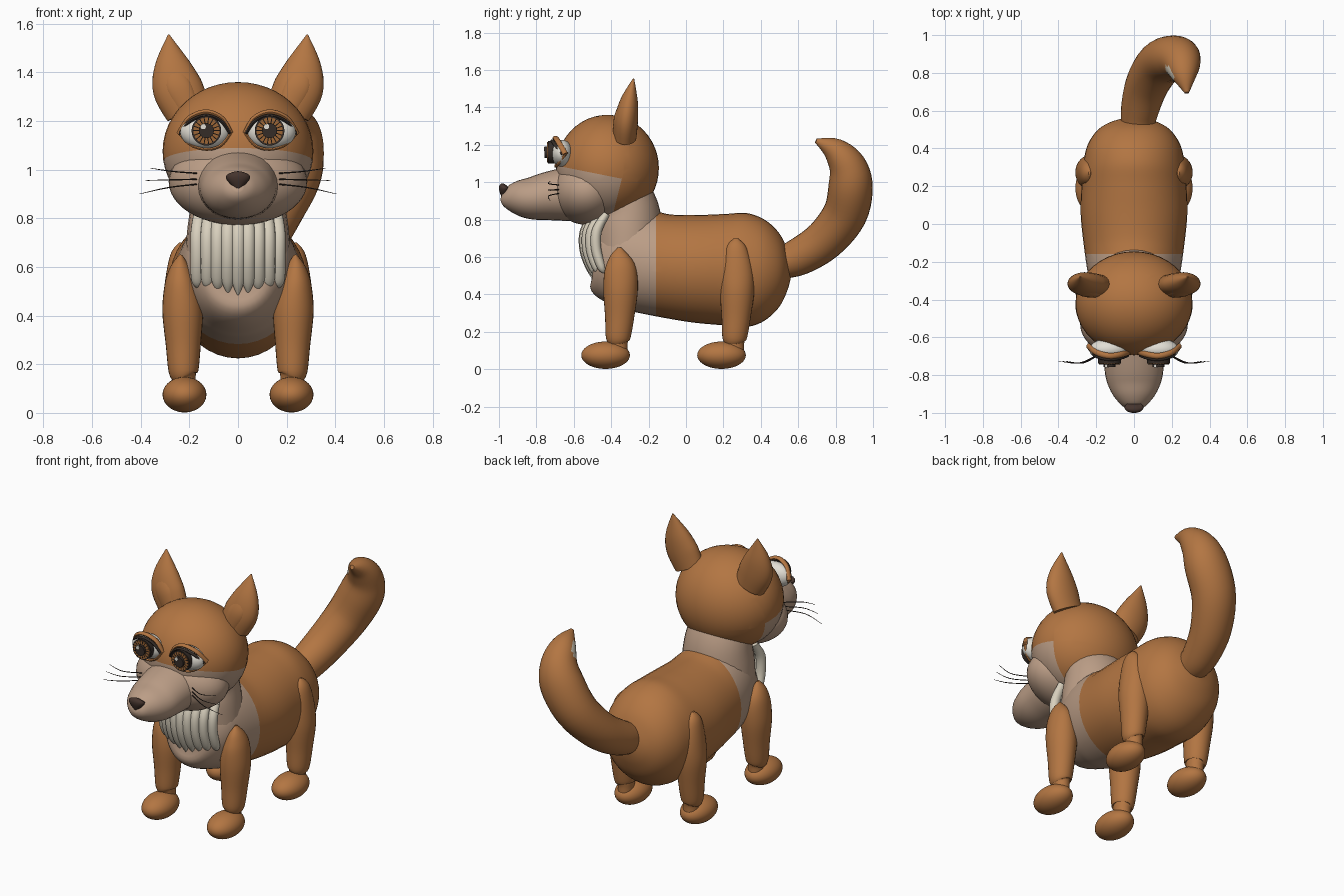
import bpy, bmesh, math
from mathutils import Vector, Matrix

cube = bpy.data.objects.get("Cube")
if cube:
    bpy.data.objects.remove(cube)


def material(name, r, g, b):
    m = bpy.data.materials.new(name)
    m.use_nodes = True
    m.diffuse_color = (r, g, b, 1)
    m.node_tree.nodes["Principled BSDF"].inputs["Base Color"].default_value = (r, g, b, 1)
    return m


ORANGE = material("fur orange", .45, .18, .055)
TAN = material("fur tan", .5, .34, .24)
CREAM = material("bib cream", .69, .63, .51)
WHITE = material("eye white", .76, .73, .66)
IRIS = material("iris brown", .33, .13, .035)
DARK = material("dark brown", .035, .025, .02)
NOSE = material("nose brown", .06, .035, .027)


def finish(bm, name, mats, planes=(), rule=None):
    """Cut along planes, colour by rule, and make a smooth object."""
    for point, normal in planes:
        bmesh.ops.bisect_plane(bm, geom=bm.verts[:] + bm.edges[:] + bm.faces[:],
                               plane_co=point, plane_no=normal)
    bmesh.ops.recalc_face_normals(bm, faces=bm.faces)
    if rule:
        for f in bm.faces:
            f.material_index = int(rule(f.calc_center_median()))
    me = bpy.data.meshes.new(name)
    bm.to_mesh(me)
    bm.free()
    ob = bpy.data.objects.new(name, me)
    bpy.context.collection.objects.link(ob)
    for m in mats:
        me.materials.append(m)
    bpy.ops.object.select_all(action='DESELECT')
    ob.select_set(True)
    bpy.context.view_layer.objects.active = ob
    bpy.ops.object.shade_smooth_by_angle(angle=math.radians(45))
    return ob


def ball(name, centre, radii, mats, **kw):
    bm = bmesh.new()
    bmesh.ops.create_uvsphere(bm, u_segments=40, v_segments=24, radius=1,
                              matrix=Matrix.Translation(centre) @ Matrix.Diagonal((*radii, 1)))
    return finish(bm, name, mats, **kw)


def spline(points, steps):
    """Smooth curve through sections of (x, y, z, radius, radius)."""
    p = [points[0]] + list(points) + [points[-1]]
    out = []
    for i in range(1, len(p) - 2):
        for k in range(steps):
            t = k / steps
            out.append([.5 * (2 * b + (c - a) * t + (2 * a - 5 * b + 4 * c - d) * t * t
                              + (3 * b - a - 3 * c + d) * t ** 3)
                        for a, b, c, d in zip(*p[i - 1:i + 3])])
    return out + [list(points[-1])]


def loft(name, paths, mats, sides=28, steps=5, ref=(1, 0, 0), **kw):
    """Sweep elliptical sections along each path; ref gives the first radius."""
    bm = bmesh.new()
    for path in paths:
        pts = spline(path, steps)
        pos = [Vector(p[:3]) for p in pts]
        rings = []
        for i, p in enumerate(pts):
            t = (pos[min(i + 1, len(pos) - 1)] - pos[max(i - 1, 0)]).normalized()
            u = Vector(ref)
            u = (u - t * u.dot(t)).normalized()
            v = t.cross(u)
            ra, rb = max(p[3], .001), max(p[4], .001)
            rings.append([bm.verts.new(pos[i] + u * ra * math.cos(a) + v * rb * math.sin(a))
                          for a in (math.tau * j / sides for j in range(sides))])
        for r, q in zip(rings, rings[1:]):
            for j in range(sides):
                k = (j + 1) % sides
                bm.faces.new((r[j], r[k], q[k], q[j]))
        bm.faces.new(rings[0])
        bm.faces.new(rings[-1])
    return finish(bm, name, mats, **kw)


def along_y(rows):
    """Sections given as (y, bottom, top, half width)."""
    return [(0, y, (b + t) / 2, w, (t - b) / 2) for y, b, t, w in rows]


# Torso with tan chest
loft("torso", [along_y([
    (-.515, .6, .64, .02), (-.48, .46, .78, .13), (-.4, .36, .84, .2), (-.28, .315, .86, .24),
    (-.12, .28, .83, .265), (.05, .25, .825, .282), (.2, .235, .83, .278), (.32, .225, .835, .268),
    (.42, .26, .8, .245), (.5, .335, .725, .19), (.545, .43, .63, .11), (.565, .51, .55, .02)])],
    [ORANGE, TAN], sides=40, planes=[((0, -.16, 0), (0, 1, 0))], rule=lambda c: c.y < -.16)
loft("neck", [[(0, -.31, .6, .22, .18), (0, -.31, .74, .21, .185),
               (0, -.315, .85, .195, .17), (0, -.37, .96, .18, .16)]], [TAN])

# Head: skull with tan lower face, cheeks, muzzle and nose
brow_point, brow_normal = Vector((0, -.7, 1.09)), Vector((0, .2, 1))
jaw_point, jaw_normal = Vector((0, -.36, .95)), Vector((0, 1, -.25))
ball("skull", (0, -.42, 1.075), (.31, .275, .285), [ORANGE, TAN],
     planes=[(brow_point, brow_normal), (jaw_point, jaw_normal)],
     rule=lambda c: (c - brow_point).dot(brow_normal) < 0 and (c - jaw_point).dot(jaw_normal) < 0)
ball("cheeks", (0, -.53, .95), (.285, .19, .178), [TAN])
loft("muzzle", [along_y([(-.985, .91, .95, .02), (-.96, .865, .98, .065), (-.9, .825, 1.01, .115),
                         (-.82, .8, 1.03, .148), (-.72, .795, 1.06, .16), (-.6, .79, 1.09, .17)])], [TAN])
loft("nose", [[(0, -.972, .915, .006, .012), (0, -.972, .935, .026, .02), (0, -.972, .962, .048, .028),
               (0, -.97, .978, .045, .027), (0, -.965, .987, .012, .01)]], [NOSE])

# Bib of overlapping pointed locks
locks = []
for i in range(-4, 5):
    x = i * .0415
    back = 2.3 * x * x
    tip = .48 + .2 * abs(x)
    locks.append([(x * .93, -.49 + back, .83, .026, .02), (x, -.54 + back, .74, .029, .027),
                  (x, -.543 + back, .64, .029, .027), (x, -.515 + back, .545, .026, .022),
                  (x, -.495 + back, tip, .002, .004)])
loft("bib", locks, [CREAM], sides=16)

# Tail with a small pale patch near the tip
patch = Vector((.17, .78, 1.17))
loft("tail", [[(.02, .5, .57, .085, .085), (.03, .6, .6, .1, .1), (.07, .74, .69, .115, .11),
               (.14, .85, .83, .125, .118), (.215, .88, .98, .128, .118), (.25, .86, 1.09, .105, .1),
               (.265, .79, 1.175, .07, .065), (.28, .695, 1.222, .012, .012)]],
     [ORANGE, CREAM], rule=lambda c: (c - patch).length < .055)

for s, side in ((1, "left"), (-1, "right")):
    # Legs and paws
    for y, top, paw, end in ((-.355, .65, -.43, "front"), (.268, .7, .19, "hind")):
        loft(f"{side}_{end}_leg", [[
            (s * .22, y - .008, .1, .045, .05), (s * .22, y - .008, .145, .046, .052),
            (s * .224, y - .008, .17, .061, .066), (s * .225, y, .28, .072, .078),
            (s * .228, y + .005, .42, .083, .092), (s * .236, y + .005, .53, .066, .085),
            (s * .238, y, top - .05, .04, .055), (s * .235, y, top, .006, .01)]], [ORANGE])
        ball(f"{side}_{end}_paw", (s * .22, paw, .075), (.09, .13, .073), [ORANGE])

    # Ears with raised inner panels
    loft(f"{side}_ear", [[
        (s * .205, -.325, 1.24, .094, .06), (s * .25, -.318, 1.34, .102, .062),
        (s * .272, -.303, 1.44, .07, .046), (s * .285, -.28, 1.555, .003, .003)]], [ORANGE])
    loft(f"{side}_inner_ear", [[
        (s * .205, -.36, 1.25, .05, .03), (s * .245, -.362, 1.34, .055, .024),
        (s * .262, -.345, 1.41, .035, .015), (s * .27, -.325, 1.465, .003, .004)]], [ORANGE])

    # Eyes: ball, rim, iris with rays, pupil and glint
    ex, ez = s * .13, 1.16
    ball(f"{side}_eyeball", (s * .135, -.665, 1.155), (.102, .058, .072), [WHITE])

    def disc(part, x, z, front, r, mat):
        loft(f"{side}_{part}", [[(x, -.7, z, r, r), (x, front, z, r, r)]], [mat], steps=1)

    disc("iris_rim", ex, ez, -.738, .061, DARK)
    disc("iris", ex, ez, -.742, .054, IRIS)
    disc("pupil", ex, ez, -.757, .031, DARK)
    disc("glint", ex - .013, ez + .017, -.76, .011, WHITE)
    rays = []
    for k in range(18):
        a = math.tau * k / 18
        rays.append([(ex + r * math.cos(a), -.742, ez + r * math.sin(a), .002, .0022)
                     for r in (.03, .055)])
    loft(f"{side}_iris_rays", rays, [DARK], sides=6, steps=1, ref=(0, 1, 0))

    # Eyelids and lash line
    def arc(part, rows, r, mat):
        loft(f"{side}_{part}", [[(s * x, y, z, r * 1.4, r) for x, y, z in rows]], [mat],
             sides=10, ref=(0, 1, 0))

    arc("upper_lid", [(.03, -.68, 1.15), (.065, -.69, 1.21), (.13, -.698, 1.237),
                      (.2, -.68, 1.212), (.242, -.645, 1.15)], .011, ORANGE)
    arc("lash_line", [(.033, -.695, 1.15), (.07, -.708, 1.2), (.13, -.715, 1.222),
                      (.195, -.7, 1.2), (.237, -.66, 1.15)], .007, DARK)
    arc("lower_lid", [(.03, -.68, 1.15), (.07, -.692, 1.1), (.13, -.695, 1.083),
                      (.195, -.68, 1.102), (.242, -.645, 1.15)], .006, ORANGE)

    # Whiskers
    loft(f"{side}_whiskers", [
        [(s * .17, -.68, z, .003, .003), (s * (x + .17) / 2, -.735, z + (tip - z) * .35, .0025, .0025),
         (s * x, -.725, tip, .001, .001)]
        for z, x, tip in ((.985, .36, 1.006), (.96, .38, .955), (.94, .405, .9))],
        [DARK], sides=6, ref=(0, 0, 1))
